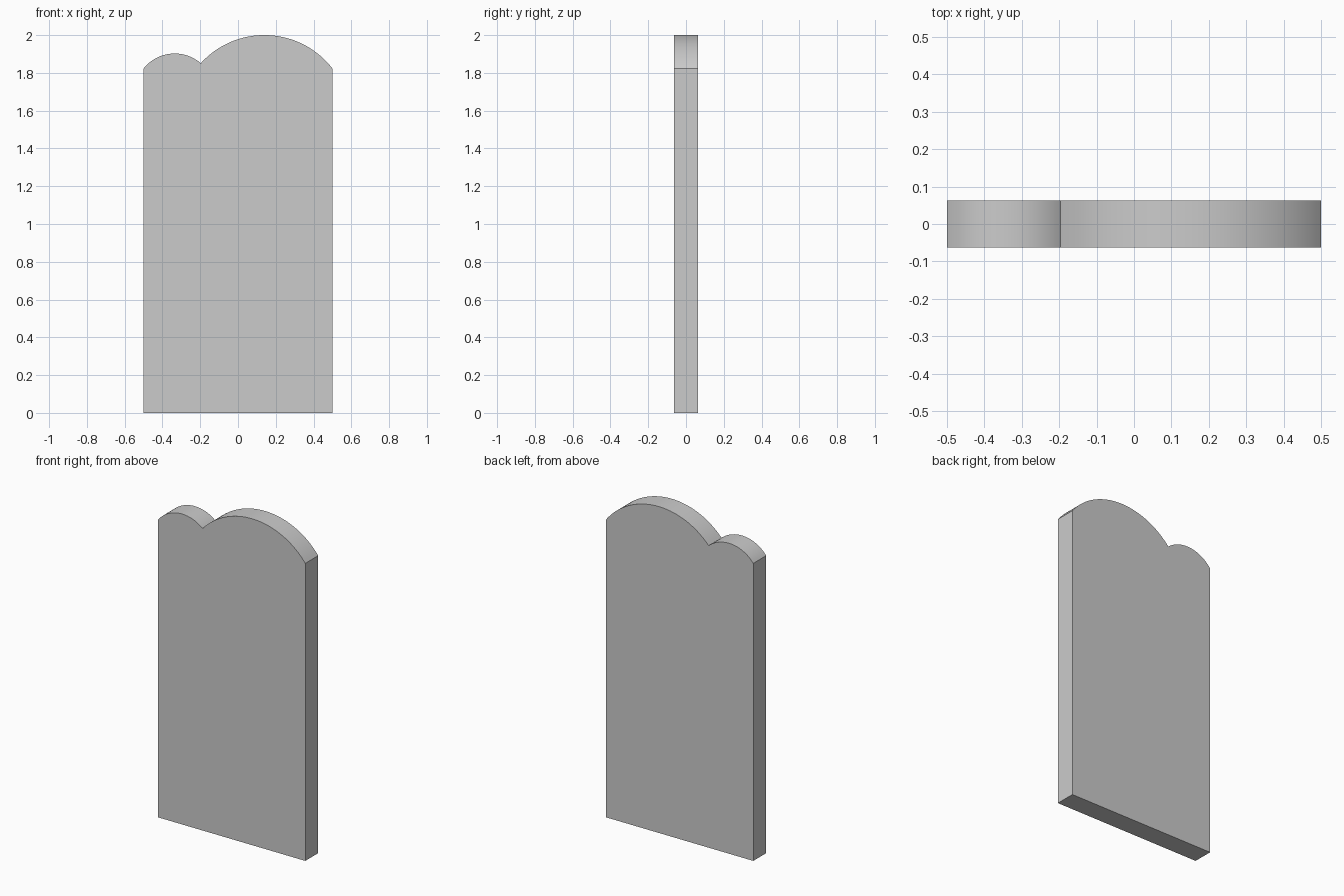
import bpy, bmesh, math
from mathutils import Vector

if "Cube" in bpy.data.objects:
    bpy.data.objects.remove(bpy.data.objects["Cube"])

THICKNESS = 0.125


def arc(a, b, rise, n):
    """Circular arc from a to b, bulging upward by rise above the chord."""
    a, b = Vector(a), Vector(b)
    chord = b - a
    up = Vector((-chord.y, chord.x)).normalized()
    half = chord.length / 2
    r = (half * half + rise * rise) / (2 * rise)
    centre = (a + b) / 2 + up * (rise - r)
    sweep = 2 * math.asin(half / r)
    start = math.atan2(a.y - centre.y, a.x - centre.x)
    return [(centre.x + r * math.cos(start - sweep * i / n),
             centre.y + r * math.sin(start - sweep * i / n))
            for i in range(n + 1)]


# Slab outline: straight sides, small lobe on the left, large lobe on the right
left, notch, right = (-0.5, 1.823), (-0.197, 1.851), (0.5, 1.823)
outline = [(-0.5, 0.0)] + arc(left, notch, 0.065, 24)
outline += arc(notch, right, 0.163, 40)[1:] + [(0.5, 0.0)]

# Extrude the outline through the thickness
bm = bmesh.new()
face = bm.faces.new([bm.verts.new((x, -THICKNESS / 2, z)) for x, z in outline])
out = bmesh.ops.extrude_face_region(bm, geom=[face])
verts = [g for g in out["geom"] if isinstance(g, bmesh.types.BMVert)]
bmesh.ops.translate(bm, verts=verts, vec=(0, THICKNESS, 0))
bmesh.ops.recalc_face_normals(bm, faces=bm.faces)
mesh = bpy.data.meshes.new("headstone_slab")
bm.to_mesh(mesh)
bm.free()
slab = bpy.data.objects.new("headstone_slab", mesh)
bpy.context.collection.objects.link(slab)

# Smooth the curved top, keep the rims and notch sharp
bpy.context.view_layer.objects.active = slab
slab.select_set(True)
bpy.ops.object.shade_smooth_by_angle(angle=math.radians(30))
